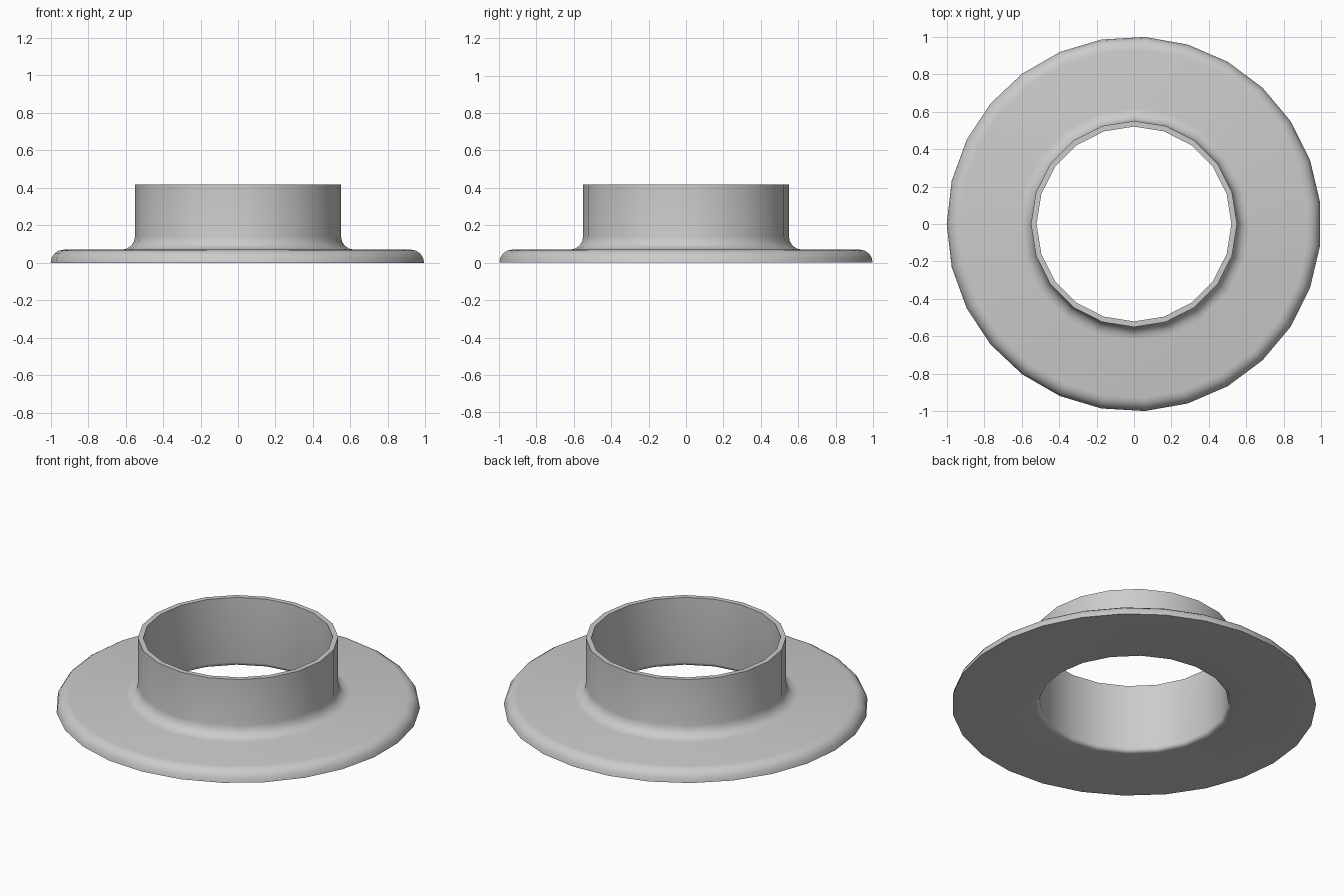
import bpy
import bmesh
from math import pi, sin, cos, radians

cube = bpy.data.objects.get("Cube")
if cube:
    bpy.data.objects.remove(cube)

FLANGE_SIDES, COLLAR_SIDES = 27, 20
FLANGE_TOP, RIM_TOP = 0.07, 0.417
OUTER, INNER = 0.55, 0.52
FILLET, STEPS = 0.07, 4

grey = bpy.data.materials.new("light grey")
grey.use_nodes = True
colour = (0.6, 0.6, 0.6, 1)
grey.diffuse_color = colour
grey.node_tree.nodes["Principled BSDF"].inputs["Base Color"].default_value = colour


def arc(cr, cz, radius, start, end):
    """Quarter-round profile points as (radius, height)."""
    angles = [start + (end - start) * i / STEPS for i in range(STEPS + 1)]
    return [(cr + radius * cos(a), cz + radius * sin(a)) for a in angles]


def lathe(bm, profile, sides):
    """Sweep a profile round z; return the edges of the first and last ring."""
    rings = []
    for r, z in profile:
        rings.append([bm.verts.new((r * cos(pi + 2 * pi * i / sides),
                                    r * sin(pi + 2 * pi * i / sides), z))
                      for i in range(sides)])
    for a, b in zip(rings, rings[1:]):
        for i in range(sides):
            j = (i + 1) % sides
            bm.faces.new((a[i], a[j], b[j], b[i]))
    return [[bm.edges.get((ring[i - 1], ring[i])) for i in range(sides)]
            for ring in (rings[0], rings[-1])]


bm = bmesh.new()

# Rounded outer edge of the flange
edge_bottom, edge_top = lathe(
    bm, arc(1 - FLANGE_TOP, 0, FLANGE_TOP, 0, pi / 2), FLANGE_SIDES)

# Collar: root fillet, wall, rim, bore and eased bottom edge
collar = arc(OUTER + FILLET, FLANGE_TOP + FILLET, FILLET, 1.5 * pi, pi)
collar += [(OUTER, RIM_TOP), (INNER, RIM_TOP)]
collar += arc(INNER + 0.025, 0.025, 0.025, pi, 1.5 * pi)
collar_root, collar_bottom = lathe(bm, collar, COLLAR_SIDES)

# Flat top and underside of the flange
for outer, inner, normal in ((edge_top, collar_root, (0, 0, 1)),
                             (edge_bottom, collar_bottom, (0, 0, -1))):
    bmesh.ops.triangle_fill(bm, edges=outer + inner, use_beauty=True, normal=normal)
bmesh.ops.recalc_face_normals(bm, faces=bm.faces[:])

mesh = bpy.data.meshes.new("flanged_collar")
bm.to_mesh(mesh)
bm.free()
mesh.materials.append(grey)
ring = bpy.data.objects.new("flanged_collar", mesh)
bpy.context.collection.objects.link(ring)

# Smooth curves with crisp rim and base edges
bpy.ops.object.select_all(action='DESELECT')
ring.select_set(True)
bpy.context.view_layer.objects.active = ring
bpy.ops.object.shade_smooth_by_angle(angle=radians(35))
